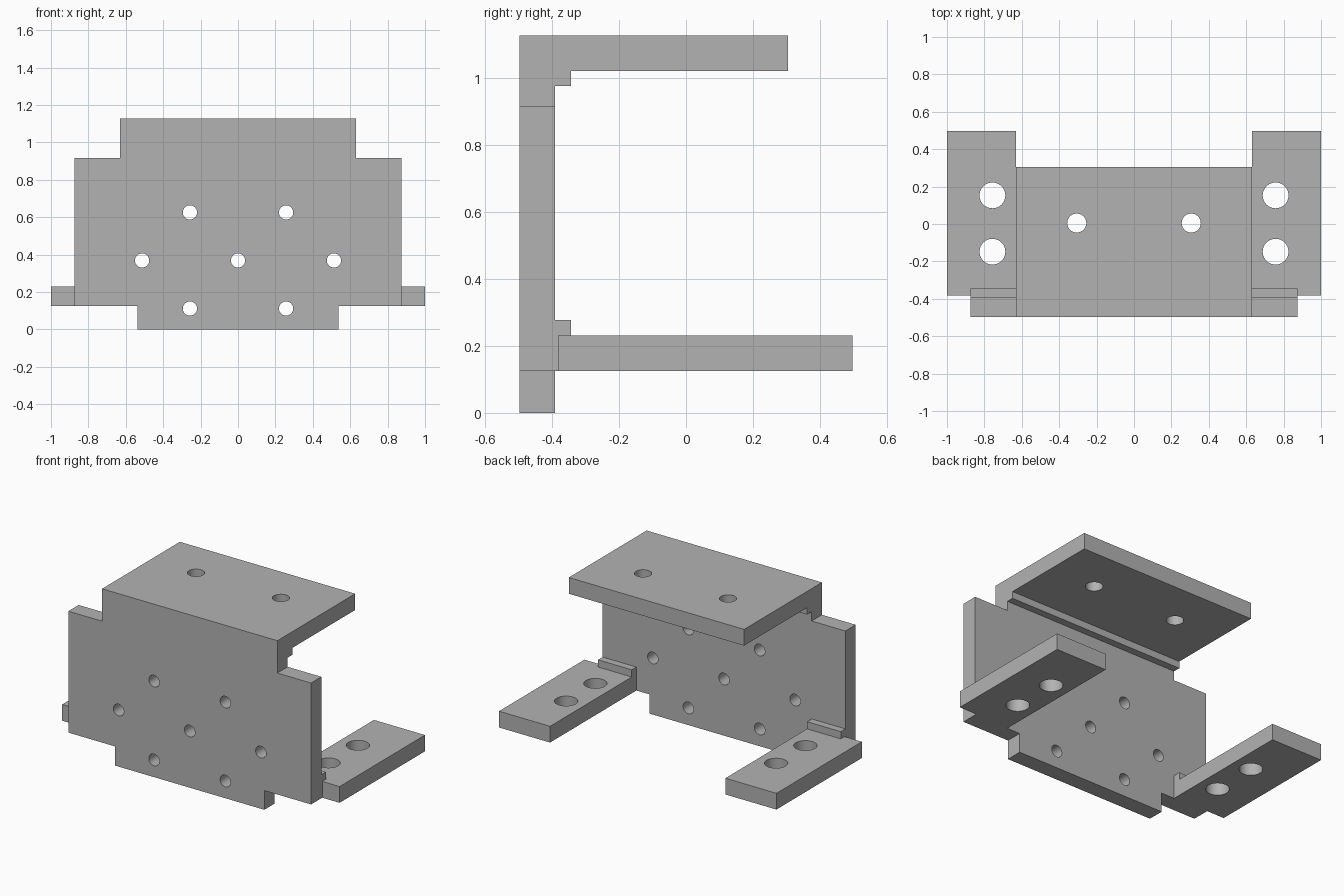
import bpy, bmesh, math
from mathutils import Matrix, Vector

if "Cube" in bpy.data.objects:
    bpy.data.objects.remove(bpy.data.objects["Cube"], do_unlink=True)

grey = bpy.data.materials.new("plain_grey")
grey.use_nodes = True
colour = (0.45, 0.45, 0.45, 1)
grey.diffuse_color = colour
grey.node_tree.nodes["Principled BSDF"].inputs["Base Color"].default_value = colour

FRONT, BACK, TOP, THICK = -0.497, -0.391, 1.127, 0.106
ARM_Z = 0.125


def extrude(name, outline, direction):
    """Solid made by sweeping a closed outline along a direction."""
    bm = bmesh.new()
    face = bm.faces.new([bm.verts.new(p) for p in outline])
    swept = bmesh.ops.extrude_face_region(bm, geom=[face])["geom"]
    moved = [v for v in swept if isinstance(v, bmesh.types.BMVert)]
    bmesh.ops.translate(bm, verts=moved, vec=Vector(direction))
    bmesh.ops.recalc_face_normals(bm, faces=bm.faces)
    return finish(name, bm)


def finish(name, bm):
    mesh = bpy.data.meshes.new(name)
    bm.to_mesh(mesh)
    bm.free()
    mesh.materials.append(grey)
    obj = bpy.data.objects.new(name, mesh)
    bpy.context.collection.objects.link(obj)
    return obj


def box(name, x0, x1, y0, y1, z0, z1):
    base = [(x0, y0, z0), (x1, y0, z0), (x1, y1, z0), (x0, y1, z0)]
    return extrude(name, base, (0, 0, z1 - z0))


def drill(name, centre, radius, axis):
    bm = bmesh.new()
    turn = Matrix.Rotation(math.pi / 2, 4, "X") if axis == "y" else Matrix()
    bmesh.ops.create_cone(bm, cap_ends=True, segments=40, radius1=radius,
                          radius2=radius, depth=0.3,
                          matrix=Matrix.Translation(centre) @ turn)
    return finish(name, bm)


def combine(target, other, operation):
    """Apply a boolean and discard the helper."""
    mod = target.modifiers.new(operation, "BOOLEAN")
    mod.operation, mod.solver, mod.object = operation, "EXACT", other
    other.hide_render = True
    bpy.ops.object.select_all(action="DESELECT")
    bpy.context.view_layer.objects.active = target
    target.select_set(True)
    bpy.ops.object.modifier_apply(modifier=mod.name)
    bpy.data.objects.remove(other, do_unlink=True)


# Stepped front plate
half = [(0.538, 0), (0.538, ARM_Z), (0.875, ARM_Z), (0.875, 0.916),
        (0.632, 0.916), (0.632, TOP)]
outline = half + [(-x, z) for x, z in reversed(half)]
bracket = extrude("mounting_bracket", [(x, FRONT, z) for x, z in outline],
                  (0, BACK - FRONT, 0))

# Top flange with the step under its inner corner
flange = [(-0.44, TOP), (0.304, TOP), (0.304, TOP - THICK),
          (-0.344, TOP - THICK), (-0.344, 0.976), (-0.44, 0.976)]
combine(bracket, extrude("top_flange", [(-0.632, y, z) for y, z in flange],
                         (1.264, 0, 0)), "UNION")

# Side arms, each joined to the plate by a raised step
for side in (-1, 1):
    inner, middle, outer = (side * x for x in (0.632, 0.875, 1.0))
    combine(bracket, box("arm_step", *sorted((inner, middle)), -0.44, -0.344,
                         ARM_Z, 0.278), "UNION")
    combine(bracket, box("side_arm", *sorted((inner, outer)), -0.382, 0.497,
                         ARM_Z, ARM_Z + THICK), "UNION")

# Bolt holes in the plate, flange and arms
for x, z in [(-0.257, 0.626), (0.257, 0.626), (-0.513, 0.369), (0, 0.369),
             (0.513, 0.369), (-0.257, 0.112), (0.257, 0.112)]:
    combine(bracket, drill("plate_hole", (x, -0.444, z), 0.038, "y"), "DIFFERENCE")
for side in (-1, 1):
    combine(bracket, drill("flange_hole", (side * 0.306, 0.005, 1.07), 0.051, "z"),
            "DIFFERENCE")
    for y in (-0.148, 0.153):
        combine(bracket, drill("arm_hole", (side * 0.757, y, 0.18), 0.069, "z"),
                "DIFFERENCE")

# Smooth bores, crisp edges
bracket.select_set(True)
bpy.context.view_layer.objects.active = bracket
bpy.ops.object.shade_smooth_by_angle(angle=math.radians(30))
